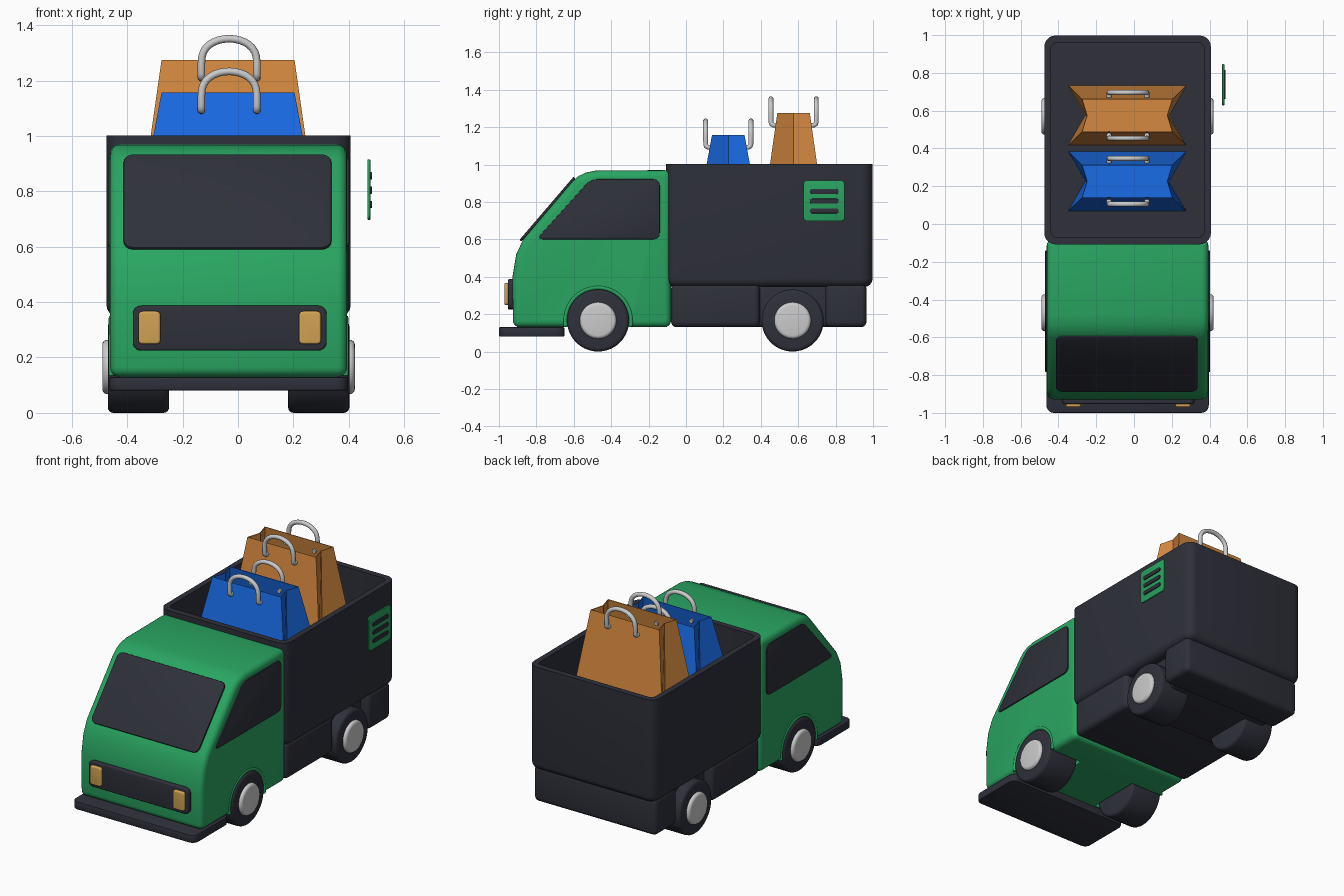
import bpy, bmesh, math
from mathutils import Matrix, Vector

if "Cube" in bpy.data.objects:
    bpy.data.objects.remove(bpy.data.objects["Cube"])

CX = -0.034                      # body centre in x
X, Y, Z = Vector((1, 0, 0)), Vector((0, 1, 0)), Vector((0, 0, 1))


def material(name, rgb):
    m = bpy.data.materials.new(name)
    m.diffuse_color = (*rgb, 1)
    m.use_nodes = True
    m.node_tree.nodes["Principled BSDF"].inputs["Base Color"].default_value = m.diffuse_color
    return m


GREEN = material("green_paint", (0.022, 0.38, 0.12))
DARK = material("dark_paint", (0.028, 0.03, 0.042))
BLUE = material("blue_paper", (0.01, 0.15, 0.8))
ORANGE = material("orange_paper", (0.66, 0.25, 0.05))
AMBER = material("amber_lamp", (0.65, 0.37, 0.09))


def add(name, bm, mat=None):
    bmesh.ops.recalc_face_normals(bm, faces=bm.faces)
    me = bpy.data.meshes.new(name)
    bm.to_mesh(me)
    bm.free()
    ob = bpy.data.objects.new(name, me)
    bpy.context.collection.objects.link(ob)
    if mat:
        me.materials.append(mat)
    return ob


def finish(ob, bevel=0, cutters=(), segments=4, smooth=True):
    """Bevel, cut, apply and shade."""
    bpy.ops.object.select_all(action='DESELECT')
    bpy.context.view_layer.objects.active = ob
    ob.select_set(True)
    if bevel:
        b = ob.modifiers.new("bevel", 'BEVEL')
        b.width, b.segments, b.limit_method = bevel, segments, 'ANGLE'
        b.angle_limit = math.radians(40)
    for c in cutters:
        c.hide_render = True
        m = ob.modifiers.new("cut", 'BOOLEAN')
        m.operation, m.object, m.solver = 'DIFFERENCE', c, 'EXACT'
    for m in list(ob.modifiers):
        bpy.ops.object.modifier_apply(modifier=m.name)
    for c in cutters:
        bpy.data.objects.remove(c)
    if smooth:
        bpy.ops.object.shade_smooth_by_angle(angle=math.radians(35))
    return ob


def prism(name, pts, o, u, v, depth, mat=None, corner=0):
    """Outline in the plane (o, u, v), corners rounded, extruded along u x v."""
    bm = bmesh.new()
    bm.faces.new([bm.verts.new((a, b, 0)) for a, b in pts])
    if corner:
        bmesh.ops.bevel(bm, geom=bm.verts[:], offset=corner, segments=5,
                        profile=0.5, affect='VERTICES')
    ext = bmesh.ops.extrude_face_region(bm, geom=bm.faces[:])["geom"]
    bmesh.ops.translate(bm, vec=(0, 0, depth),
                        verts=[e for e in ext if isinstance(e, bmesh.types.BMVert)])
    frame = Matrix((u, v, u.cross(v))).transposed().to_4x4()
    bm.transform(Matrix.Translation(o) @ frame)
    return add(name, bm, mat)


def rect(a0, a1, b0, b1):
    return [(a0, b0), (a1, b0), (a1, b1), (a0, b1)]


def disc(name, r, x0, x1, y, z, mat=None):
    bm = bmesh.new()
    bmesh.ops.create_cone(bm, cap_ends=True, segments=40, radius1=r, radius2=r, depth=abs(x1 - x0))
    bm.transform(Matrix.Translation(((x0 + x1) / 2, y, z)) @ Matrix.Rotation(math.pi / 2, 4, 'Y'))
    return add(name, bm, mat)


def tube(name, pts, r, mat=None):
    cu = bpy.data.curves.new(name, 'CURVE')
    cu.dimensions, cu.bevel_depth, cu.bevel_resolution, cu.use_fill_caps = '3D', r, 3, True
    sp = cu.splines.new('POLY')
    sp.points.add(len(pts) - 1)
    for p, co in zip(sp.points, pts):
        p.co = (*co, 1)
    sp.use_smooth = True
    ob = bpy.data.objects.new(name, cu)
    bpy.context.collection.objects.link(ob)
    if mat:
        cu.materials.append(mat)


SIDES = (("left", -1), ("right", 1))
FRONT_Y, REAR_Y, AXLE_Z = -0.47, 0.57, 0.166

# Cab shell with front wheel arches
cab_profile = [(-.08, .13), (-.925, .13), (-.928, .40), (-.908, .52), (-.87, .60),
               (-.605, .912), (-.575, .938), (-.535, .957), (-.48, .968), (-.08, .97)]
cab = prism("cab", cab_profile, Vector((CX - .428, 0, 0)), Y, Z, .856, GREEN)
arches = [disc("arch_cutter", .178, CX + s * .2, CX + s * .6, FRONT_Y, AXLE_Z) for _, s in SIDES]
finish(cab, .035, arches)

# Windscreen on the sloped front
slope = Vector((0, .27, .315)).normalized()
finish(prism("windscreen", rect(-.375, .375, -.222, .222), Vector((CX - .004, -.735, .757)),
             X, slope, .014, DARK, .035), .004, segments=2)

# Side windows and wheel arch trims
for side, s in SIDES:
    x = CX + s * .43
    finish(prism(side + "_window", [(-.80, .60), (-.14, .60), (-.14, .922), (-.51, .922)],
                 Vector((x - .006, 0, 0)), Y, Z, .012, DARK, .035), .003, segments=2)
    arc = [math.radians(-10 + 200 * i / 24) for i in range(25)]
    tube(side + "_arch_trim", [(x - s * .008, FRONT_Y + .176 * math.cos(a), AXLE_Z + .176 * math.sin(a))
                               for a in arc], .011, GREEN)

# Grille, headlamps and bumper
finish(prism("grille", rect(-.35, .35, .225, .387), Vector((CX + .004, -.91, 0)), X, Z, .043, DARK, .03), .008)
for side, s in SIDES:
    lx = CX + .004 + s * .29
    finish(prism(side + "_headlamp", rect(lx - .04, lx + .04, .248, .367),
                 Vector((0, -.94, 0)), X, Z, .03, AMBER, .015), .008)
finish(prism("bumper", rect(CX - .43, CX + .43, -1, -.65), Vector((0, 0, .08)), X, Y, .05, DARK, .04),
       .006, segments=2)

# Open cargo box: rounded shell, trimmed flat on top and hollowed
box = prism("cargo_box", rect(CX - .441, CX + .441, -.108, .998), Vector((0, 0, .345)), X, Y, .75, DARK, .06)
trim = prism("trim_cutter", rect(-1, 1, -1, 2), Vector((0, 0, 1.002)), X, Y, .3)
hollow = prism("hollow_cutter", rect(CX - .405, CX + .405, -.07, .96), Vector((0, 0, .77)), X, Y, .6, corner=.03)
finish(box, .045, [trim, hollow])

# Chassis: two full-width blocks with a narrower one behind the rear wheels
for name, y0, y1, w in (("front_chassis", -.08, .395, .428), ("axle_chassis", .36, .78, .37),
                        ("rear_chassis", .745, .965, .428)):
    finish(prism(name, rect(CX - w, CX + w, y0, y1), Vector((0, 0, .13)), X, Y, .235, DARK), .03)

# Wheels with plain grey hubs
for end, y in (("front", FRONT_Y), ("rear", REAR_Y)):
    for side, s in SIDES:
        finish(disc(f"{end}_{side}_tyre", .166, CX + s * .215, CX + s * .436, y, AXLE_Z, DARK), .02)
        finish(disc(f"{end}_{side}_hub", .098, CX + s * .40, CX + s * .456, y, AXLE_Z), .018)

# Vent plate standing off the right side
finish(prism("vent_plate", rect(.628, .848, .697, .915), Vector((.467, 0, 0)), Y, Z, .011, GREEN, .02),
       .003, segments=2)
for i in range(3):
    z = .752 + i * .052
    finish(prism(f"vent_slat_{i + 1}", rect(.662, .816, z - .013, z + .013),
                 Vector((.474, 0, 0)), Y, Z, .01, DARK, .011), .002, segments=2)


def bag(name, y, top, mat):
    """Tapered paper bag with folded-in sides and two looped handles."""
    bm = bmesh.new()
    rings = []
    for w, d, n, z in ((.312, .158, .222, .772), (.24, .087, .215, top)):
        rings.append([bm.verts.new((CX - .002 + a, y + b, z)) for a, b in
                      ((-w, -d), (w, -d), (n, 0), (w, d), (-w, d), (-n, 0))])
    low, high = rings
    bm.faces.new(low[::-1])
    for i in range(6):
        j = (i + 1) % 6
        bm.faces.new((low[i], low[j], high[j], high[i]))
    ob = add(name, bm, mat)
    ob.modifiers.new("paper", 'SOLIDIFY').thickness = .005
    finish(ob, smooth=False)
    for end, s in (("front", -1), ("rear", 1)):
        yo, yi, z0 = y + s * .121, y + s * .085, top - .062
        half = [(-.1, yi, z0 - .004), (-.1, yo - s * .012, z0 - .002), (-.1, yo - s * .003, z0 + .003),
                (-.1, yo, z0 + .013), (-.1, yo, z0 + .05)]
        arc = [math.pi - math.pi * i / 16 for i in range(1, 16)]
        bow = [(.1 * math.cos(a), yo, z0 + .05 + .088 * math.sin(a) ** .8) for a in arc]
        path = half + bow + [(-a, b, c) for a, b, c in half[::-1]]
        tube(f"{name}_{end}_handle", [(CX + .002 + a, b, c) for a, b, c in path], .0135)


# Shopping bags in the cargo box
bag("blue_bag", .226, 1.157, BLUE)
bag("orange_bag", .575, 1.275, ORANGE)
